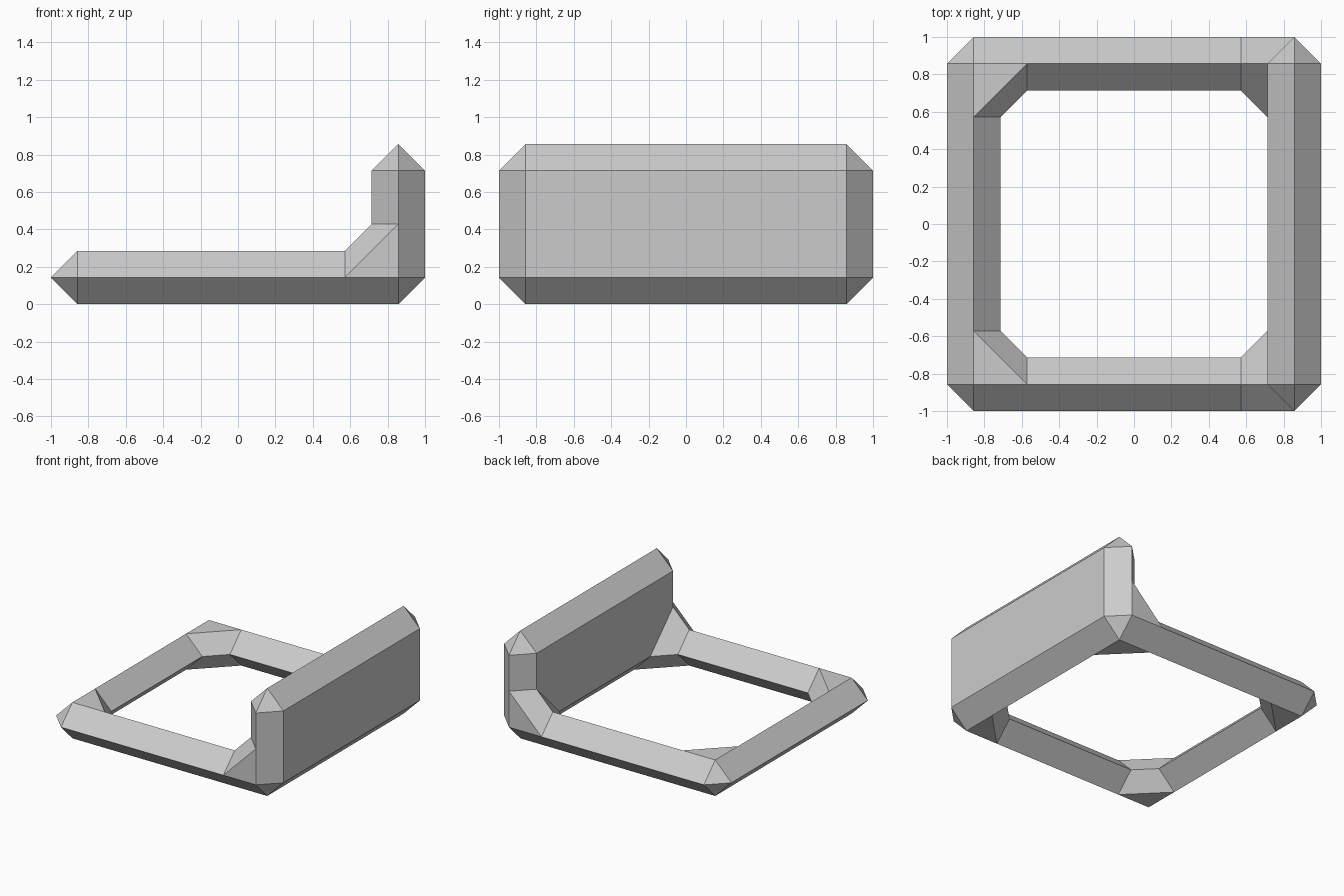
import bpy
import bmesh
from mathutils import Vector

cube = bpy.data.objects.get("Cube")
if cube:
    bpy.data.objects.remove(cube, do_unlink=True)

U = 1 / 7  # half thickness of a bar; all positions are in this unit

grey = bpy.data.materials.new("light_grey")
grey.use_nodes = True
grey.diffuse_color = (0.6, 0.6, 0.6, 1)
grey.node_tree.nodes["Principled BSDF"].inputs["Base Color"].default_value = (0.6, 0.6, 0.6, 1)


def hull(name, points):
    """Flat-shaded convex solid around the points."""
    bm = bmesh.new()
    for p in {tuple(p) for p in points}:
        bm.verts.new(Vector(p) * U)
    res = bmesh.ops.convex_hull(bm, input=bm.verts)
    junk = {g for g in res["geom_interior"] + res["geom_unused"]
            if isinstance(g, bmesh.types.BMVert)}
    bmesh.ops.delete(bm, geom=list(junk), context='VERTS')
    bmesh.ops.dissolve_limit(bm, angle_limit=0.01, verts=bm.verts, edges=bm.edges)
    bmesh.ops.recalc_face_normals(bm, faces=bm.faces)
    mesh = bpy.data.meshes.new(name)
    bm.to_mesh(mesh)
    bm.free()
    mesh.materials.append(grey)
    obj = bpy.data.objects.new(name, mesh)
    bpy.context.collection.objects.link(obj)
    return obj


def tips(*centres):
    """Six octahedron tips around every centre."""
    axes = [Vector(a) for a in ((1, 0, 0), (0, 1, 0), (0, 0, 1))]
    return [Vector(c) + s * a for c in centres for a in axes for s in (-1, 1)]


# Wall with bevelled rim, and the bar opposite it
hull("wall", tips((6, -6, 1), (6, 6, 1), (6, -6, 5), (6, 6, 5)))
hull("right_bar", tips((-6, -6, 1), (-6, 6, 1)))

for side, s in (("front", 1), ("back", -1)):
    hull(side + "_bar", tips((-6, -6 * s, 1), (6, -6 * s, 1)))

    # Flat gusset in the open frame corner
    gusset = [(x, y, z) for x, y in ((-6, -6), (-4, -6), (-6, -4)) for z in (0, 2)]
    gusset += [(-4, -5, 1), (-5, -4, 1)]
    hull(side + "_corner_gusset", [(x, y * s, z) for x, y, z in gusset])

    # Three-way gusset where the bar meets the wall
    brace = [(6, -6, 0), (4, -6, 0), (6, -4, 0),      # underside
             (6, -7, 1), (4, -7, 1), (6, -7, 3),      # outer side
             (4, -5, 1), (4, -6, 2), (5, -6, 3), (5, -4, 1)]  # inner slope
    hull(side + "_wall_gusset", [(x, y * s, z) for x, y, z in brace])
